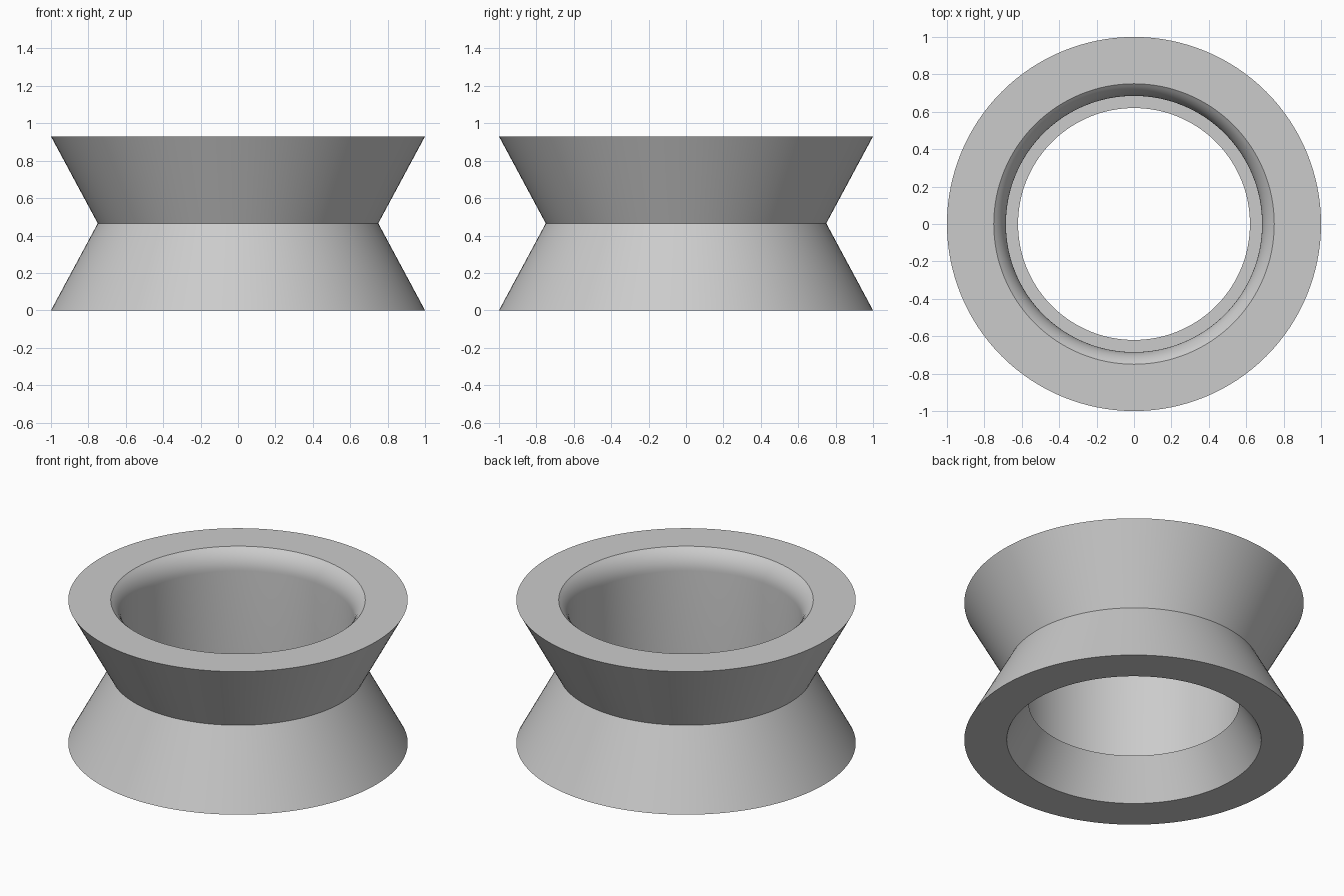
import bpy, bmesh, math
from mathutils import Vector

cube = bpy.data.objects.get("Cube")
if cube:
    bpy.data.objects.remove(cube, do_unlink=True)

SEGMENTS = 128
HEIGHT = 0.93
BORE, LIP_DROP = 0.685, 0.13
RIM, WAIST, HOLE, LEDGE = 0.75, 0.75, 0.62, 0.25

grey = bpy.data.materials.new("plain_grey")
grey.use_nodes = True
colour = (0.6, 0.6, 0.6, 1)
grey.diffuse_color = colour
grey.node_tree.nodes["Principled BSDF"].inputs["Base Color"].default_value = colour


def rounded_lip(steps=8):
    """Arc from the top rim down to the vertical bore."""
    angle = 2 * math.atan((RIM - BORE) / LIP_DROP)
    radius = LIP_DROP / math.sin(angle)
    points = []
    for i in range(steps + 1):
        a = angle * (1 - i / steps)
        points.append((BORE + radius * (1 - math.cos(a)),
                       HEIGHT - LIP_DROP + radius * math.sin(a)))
    return points


def revolve(name, profile, material):
    """Turn a closed (radius, height) profile about the z axis."""
    bm = bmesh.new()
    verts = [bm.verts.new((r, 0, z)) for r, z in profile]
    edges = [bm.edges.new((v, verts[i - 1])) for i, v in enumerate(verts)]
    bmesh.ops.spin(bm, geom=verts + edges, cent=Vector(), axis=Vector((0, 0, 1)),
                   angle=math.tau, steps=SEGMENTS, use_merge=False)
    bmesh.ops.remove_doubles(bm, verts=bm.verts[:], dist=0.0001)
    bmesh.ops.recalc_face_normals(bm, faces=bm.faces[:])
    mesh = bpy.data.meshes.new(name)
    bm.to_mesh(mesh)
    bm.free()
    mesh.materials.append(material)
    obj = bpy.data.objects.new(name, mesh)
    bpy.context.collection.objects.link(obj)
    return obj


# Waisted outer wall, rounded lip, straight bore, flat ledge, tapered underside
profile = [(1, 0), (WAIST, HEIGHT / 2), (1, HEIGHT)]
profile += rounded_lip()
profile += [(BORE, LEDGE), (HOLE, LEDGE), (RIM, 0)]
ring = revolve("waisted_ring", profile, grey)

bpy.ops.object.select_all(action='DESELECT')
ring.select_set(True)
bpy.context.view_layer.objects.active = ring
bpy.ops.object.shade_smooth_by_angle(angle=math.radians(25))
